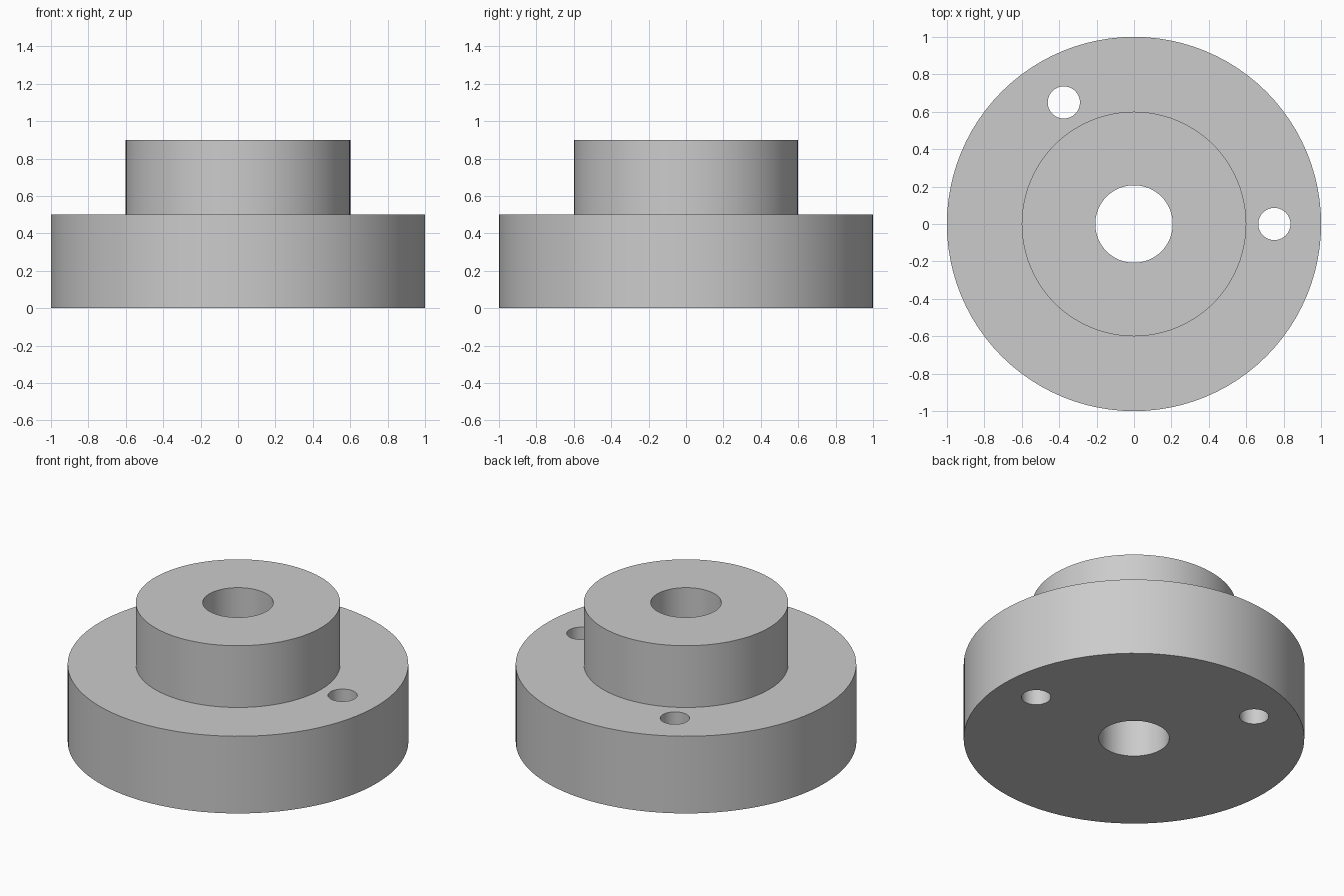
import bpy, bmesh, math

SEGMENTS = 96
HOLE_ORBIT = 0.75
HOLE_RADIUS = 0.086

cube = bpy.data.objects.get("Cube")
if cube:
    bpy.data.objects.remove(cube, do_unlink=True)

# Plain grey metal
metal = bpy.data.materials.new("grey_metal")
metal.use_nodes = True
grey = (0.6, 0.6, 0.6, 1.0)
metal.diffuse_color = grey
metal.node_tree.nodes["Principled BSDF"].inputs["Base Color"].default_value = grey


def add_object(name, bm):
    mesh = bpy.data.meshes.new(name)
    bmesh.ops.recalc_face_normals(bm, faces=bm.faces)
    bm.to_mesh(mesh)
    bm.free()
    mesh.materials.append(metal)
    obj = bpy.data.objects.new(name, mesh)
    bpy.context.collection.objects.link(obj)
    return obj


def lathe(name, profile):
    """Revolve a closed (radius, height) profile around z."""
    bm = bmesh.new()
    verts = [bm.verts.new((r, 0, z)) for r, z in profile]
    edges = [bm.edges.new((a, b)) for a, b in zip(verts, verts[1:] + verts[:1])]
    bmesh.ops.spin(bm, geom=verts + edges, cent=(0, 0, 0), axis=(0, 0, 1),
                   angle=math.tau, steps=SEGMENTS)
    bmesh.ops.remove_doubles(bm, verts=bm.verts, dist=0.0001)
    return add_object(name, bm)


# Flange and hub with a central bore
flanged_hub = lathe("flanged_hub", [(0.207, 0), (1, 0), (1, 0.5),
                                    (0.6, 0.5), (0.6, 0.9), (0.207, 0.9)])

# Two bolt holes through the flange
for angle in (0, 120):
    a = math.radians(angle)
    bm = bmesh.new()
    bmesh.ops.create_cone(bm, cap_ends=True, segments=48, radius1=HOLE_RADIUS,
                          radius2=HOLE_RADIUS, depth=1.4)
    bmesh.ops.translate(bm, verts=bm.verts,
                        vec=(HOLE_ORBIT * math.cos(a), HOLE_ORBIT * math.sin(a), 0.25))
    cutter = add_object(f"bolt_hole_cutter_{angle}", bm)
    cutter.hide_render = True
    cutter.hide_set(True)
    cut = flanged_hub.modifiers.new(f"bolt_hole_{angle}", 'BOOLEAN')
    cut.operation = 'DIFFERENCE'
    cut.solver = 'EXACT'
    cut.object = cutter

# Bake the cuts, then remove the cutters
bpy.context.view_layer.objects.active = flanged_hub
flanged_hub.select_set(True)
for modifier in list(flanged_hub.modifiers):
    cutter = modifier.object
    bpy.ops.object.modifier_apply(modifier=modifier.name)
    bpy.data.objects.remove(cutter, do_unlink=True)

# Smooth round walls, crisp rims
bpy.ops.object.shade_smooth_by_angle(angle=math.radians(30))
